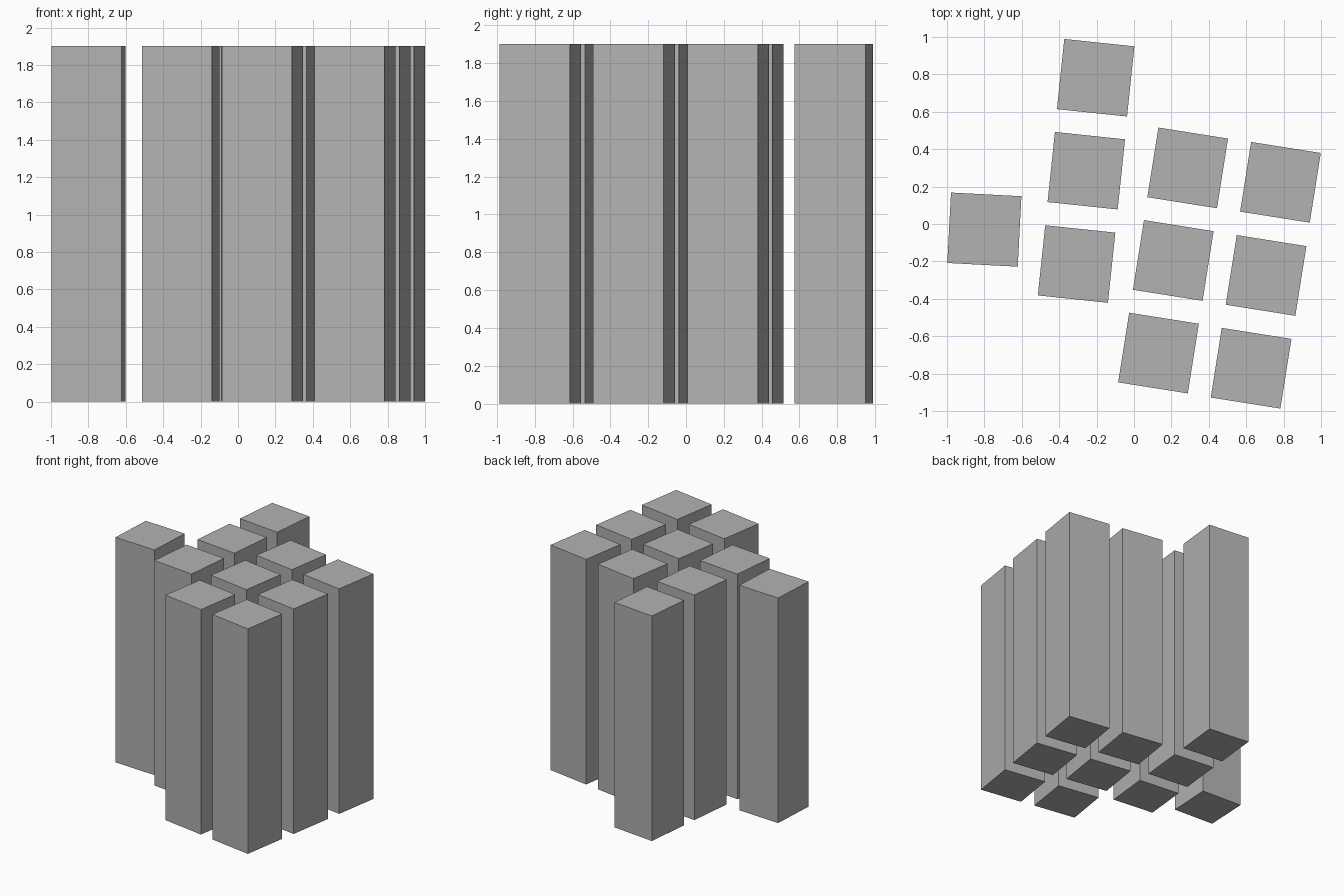
import bpy
from math import radians

cube = bpy.data.objects.get("Cube")
if cube:
    bpy.data.objects.remove(cube, do_unlink=True)

SIDE, HEIGHT = 0.377, 1.9

# One plain grey for every tower
grey = bpy.data.materials.new("concrete_grey")
grey.use_nodes = True
colour = (0.45, 0.45, 0.45, 1)
grey.diffuse_color = colour
grey.node_tree.nodes["Principled BSDF"].inputs["Base Color"].default_value = colour


def tower(name, x, y, turn):
    """Square column standing on the ground, turned about its own axis."""
    bpy.ops.mesh.primitive_cube_add(size=1, location=(x, y, HEIGHT / 2),
                                    rotation=(0, 0, radians(turn)))
    ob = bpy.context.object
    ob.name = name
    ob.scale = (SIDE, SIDE, HEIGHT)
    ob.data.materials.append(grey)


# Columns of towers, each listed from back to front
groups = {
    "outer_right": (-3, [(-0.80, -0.03)]),
    "inner_right": (-6, [(-0.205, 0.782), (-0.255, 0.285), (-0.307, -0.214)]),
    "inner_left": (-9, [(0.287, 0.30), (0.21, -0.195), (0.131, -0.69)]),
    "outer_left": (-9, [(0.783, 0.223), (0.706, -0.275), (0.626, -0.771)]),
}
for group, (turn, spots) in groups.items():
    for i, (x, y) in enumerate(spots, 1):
        tower(f"{group}_tower_{i}", x, y, turn)
